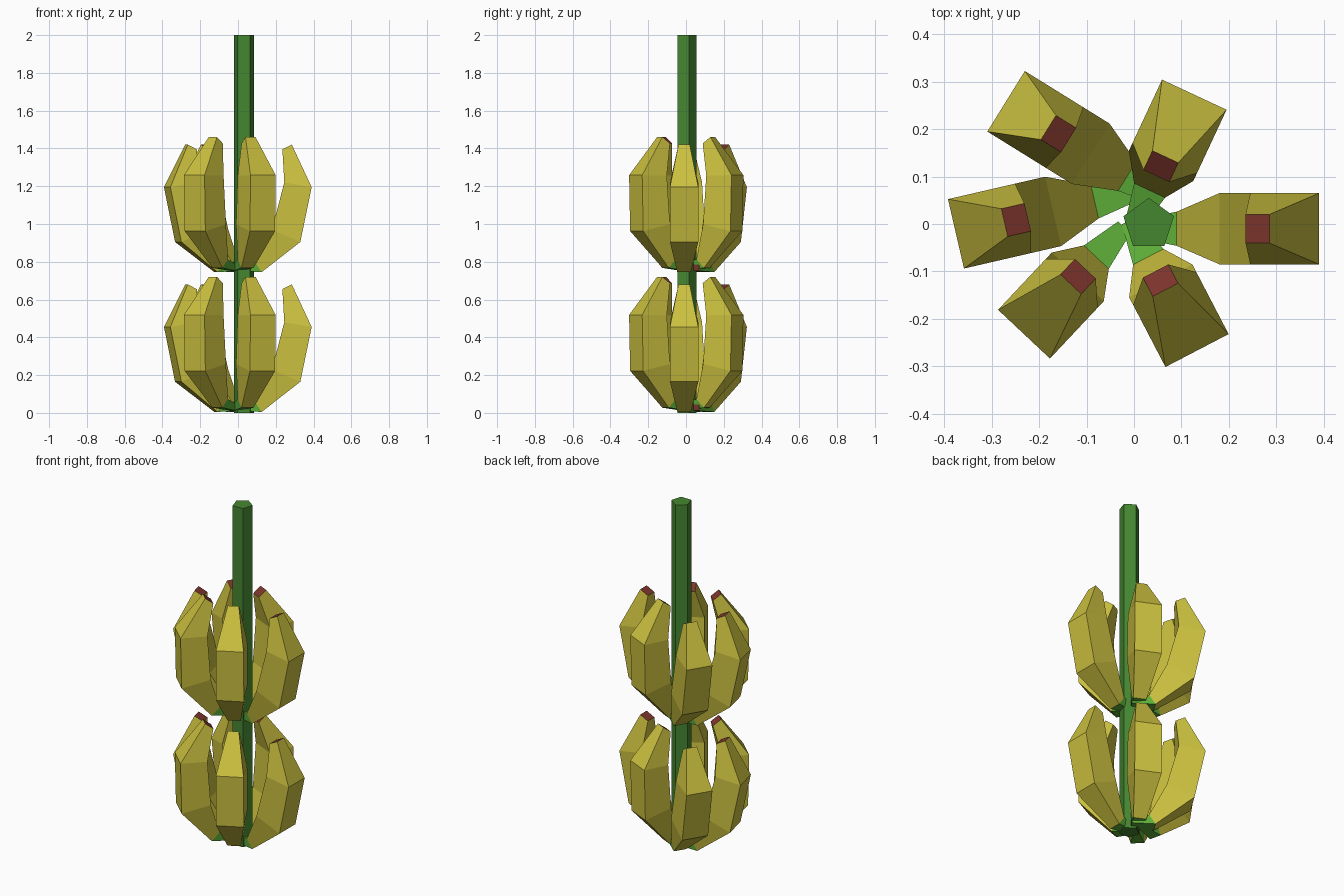
import bpy, bmesh
from math import radians, pi
from mathutils import Matrix

if "Cube" in bpy.data.objects:
    bpy.data.objects.remove(bpy.data.objects["Cube"])


def material(name, rgb):
    m = bpy.data.materials.new(name)
    m.diffuse_color = (*rgb, 1)
    m.use_nodes = True
    m.node_tree.nodes["Principled BSDF"].inputs["Base Color"].default_value = m.diffuse_color
    return m


yellow = material("peel_yellow", (0.60, 0.53, 0.05))
green = material("stalk_green", (0.11, 0.42, 0.04))
dark_green = material("stem_green", (0.06, 0.24, 0.03))
brown = material("tip_brown", (0.20, 0.035, 0.025))

# Fruit cross-sections: outer (r, z), inner (r, z), half width
SECTIONS = [
    ((0.00, 0.012), (0.00, 0.045), 0.018),
    ((0.125, 0.005), (0.09, 0.058), 0.036),
    ((0.33, 0.165), (0.18, 0.23), 0.075),
    ((0.39, 0.455), (0.245, 0.48), 0.075),
    ((0.285, 0.68), (0.235, 0.655), 0.030),
]


def banana_mesh():
    bm = bmesh.new()
    rings = []
    for (ro, zo), (ri, zi), w in SECTIONS:
        rings.append([bm.verts.new(p) for p in
                      ((ro, -w, zo), (ro, w, zo), (ri, w, zi), (ri, -w, zi))])
    for i, (a, b) in enumerate(zip(rings, rings[1:])):
        for k in range(4):
            n = (k + 1) % 4
            f = bm.faces.new((a[k], a[n], b[n], b[k]))
            f.material_index = 1 if i == 0 else 0
    for cap in (rings[0][::-1], rings[-1]):
        bm.faces.new(cap).material_index = 2
    bmesh.ops.recalc_face_normals(bm, faces=bm.faces[:])
    me = bpy.data.meshes.new("banana")
    bm.to_mesh(me)
    bm.free()
    for m in (yellow, green, brown):
        me.materials.append(m)
    return me


# Central five-sided stem
bpy.ops.mesh.primitive_cylinder_add(vertices=5, radius=0.056, depth=2,
                                    location=(0.031, -0.001, 1))
stem = bpy.context.object
stem.name = "stem"
stem.data.materials.append(dark_green)

# Fruit placement: pivot x, pivot y, heading, upward tilt
FRUIT = [
    (0.0, -0.01, 0, 0),
    (0.0, 0.0, 65, 10.5),
    (0.062, 0.053, 148.2, 0),
    (0.005, 0.067, 193, 0),
    (-0.026, -0.013, 226.8, 10.5),
    (-0.006, 0.0, -62.5, 10.5),
]

# Two identical tiers of fruit around the stem
mesh = banana_mesh()
for tier, z in (("lower", 0.0), ("upper", 0.74)):
    for i, (x, y, heading, tilt) in enumerate(FRUIT):
        ob = bpy.data.objects.new(f"{tier}_banana_{i + 1}", mesh)
        ob.matrix_world = (Matrix.Translation((x, y, z))
                           @ Matrix.Rotation(radians(heading), 4, 'Z')
                           @ Matrix.Rotation(-radians(tilt), 4, 'Y'))
        bpy.context.collection.objects.link(ob)
